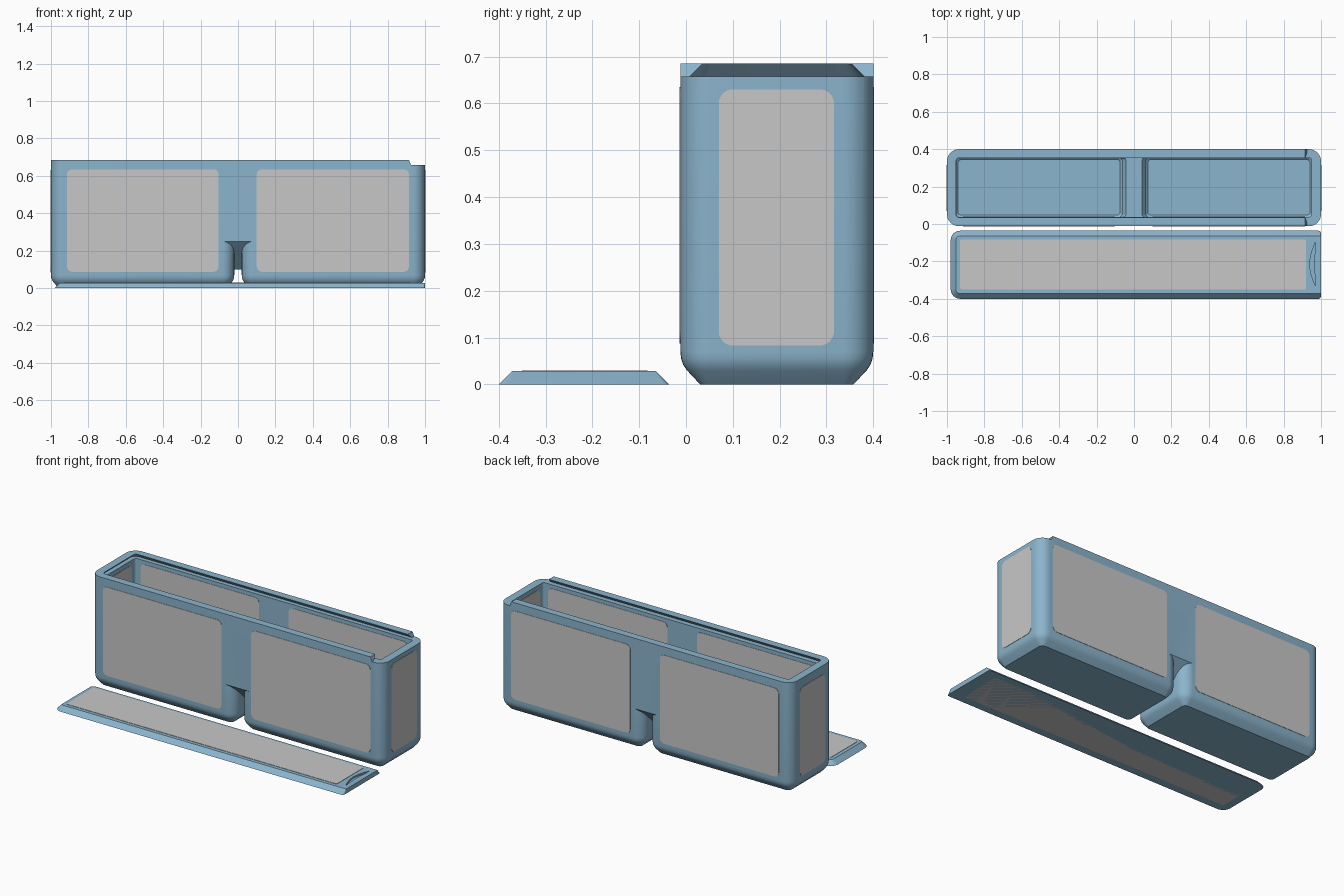
import bpy, bmesh, math
from mathutils import Matrix

if "Cube" in bpy.data.objects:
    bpy.data.objects.remove(bpy.data.objects["Cube"])


def material(name, rgb):
    m = bpy.data.materials.new(name)
    m.diffuse_color = (*rgb, 1)
    m.use_nodes = True
    m.node_tree.nodes["Principled BSDF"].inputs["Base Color"].default_value = m.diffuse_color
    return m


BLUE = material("soft blue", (0.26, 0.46, 0.61))
GREY = material("light grey", (0.57, 0.575, 0.57))


def finish(name, bm, mat):
    bmesh.ops.recalc_face_normals(bm, faces=bm.faces)
    me = bpy.data.meshes.new(name)
    bm.to_mesh(me)
    bm.free()
    ob = bpy.data.objects.new(name, me)
    bpy.context.collection.objects.link(ob)
    me.materials.append(mat)
    return ob


def outline(x0, x1, y0, y1, rl, rr, n=8):
    """Rounded rectangle; rl / rr are the left and right corner radii."""
    pts = []
    for cx, cy, r, a in ((x1 - rr, y1 - rr, rr, 0), (x0 + rl, y1 - rl, rl, 90),
                         (x0 + rl, y0 + rl, rl, 180), (x1 - rr, y0 + rr, rr, 270)):
        for i in range(n + 1):
            t = math.radians(a + 90 * i / n)
            pts.append((cx + r * math.cos(t), cy + r * math.sin(t)))
    return pts


def loft(name, layers, mat=BLUE):
    """Closed solid through layers of (z, x0, x1, y0, y1, rl, rr)."""
    bm = bmesh.new()
    rings = [[bm.verts.new((x, y, z)) for x, y in outline(*rect)] for z, *rect in layers]
    for a, b in zip(rings, rings[1:]):
        for i in range(len(a)):
            j = (i + 1) % len(a)
            bm.faces.new((a[i], a[j], b[j], b[i]))
    bm.faces.new(rings[0][::-1])
    bm.faces.new(rings[-1])
    return finish(name, bm, mat)


def prism(name, pts, depth, place, mat=BLUE):
    """Extrude a 2D outline, centred on its plane, then place it."""
    bm = bmesh.new()
    f = bm.faces.new([bm.verts.new((x, y, -depth / 2)) for x, y in pts])
    r = bmesh.ops.extrude_face_region(bm, geom=[f])
    verts = [g for g in r["geom"] if isinstance(g, bmesh.types.BMVert)]
    bmesh.ops.translate(bm, verts=verts, vec=(0, 0, depth))
    bm.transform(place)
    return finish(name, bm, mat)


def combine(target, other, op):
    mod = target.modifiers.new(op, 'BOOLEAN')
    mod.operation, mod.solver, mod.object = op, 'EXACT', other
    bpy.context.view_layer.objects.active = target
    bpy.ops.object.modifier_apply(modifier=mod.name)
    bpy.data.objects.remove(other, do_unlink=True)


def smooth(ob):
    bpy.ops.object.select_all(action='DESELECT')
    ob.select_set(True)
    bpy.context.view_layer.objects.active = ob
    bpy.ops.object.shade_smooth_by_angle(angle=math.radians(25))


# local (x, y, z) -> world (x, z, -y) and (y, z, x)
XZ = Matrix(((1, 0, 0, 0), (0, 0, -1, 0), (0, 1, 0, 0), (0, 0, 0, 1)))
YZ = Matrix(((0, 0, 1, 0), (1, 0, 0, 0), (0, 1, 0, 0), (0, 0, 0, 1)))
Y0, Y1, TOP, LEDGE = -0.012, 0.4, 0.685, 0.658
IN0, IN1 = 0.038, 0.354


def mirrored(x0, x1, side):
    return (x0, x1) if side > 0 else (-x1, -x0)


# Two compartments with chamfered, rounded feet
def compartment(side):
    layers = []
    for z, d in ((0, .042), (.03, .014), (.042, .006), (.055, .0015), (.07, 0), (TOP, 0)):
        r = .065 - d
        layers.append((z, *mirrored(.02 + d, 1 - d, side), Y0 + d, Y1 - d, r, r))
    return loft("case", layers)


case = compartment(1)
combine(case, compartment(-1), 'UNION')

# Bridge between the compartments, sloping up to both outer faces
bridge = prism("bridge", [(Y0, .25), (Y0 + .15, .1), (Y1 - .15, .1), (Y1, .25),
                          (Y1, TOP), (Y0, TOP)], .22, YZ)
combine(case, bridge, 'UNION')

# Hollow inside: two wells below one shared opening
for side in (1, -1):
    layers = []
    for z, d, inner in ((.045, .01, .075), (.055, 0, .065), (.26, 0, .065), (.29, 0, .042)):
        layers.append((z, *mirrored(inner, .95 - d, side), IN0 + d, IN1 - d, .015, .015))
    combine(case, loft("well", layers), 'DIFFERENCE')
combine(case, loft("opening", [(z, -.95, .95, IN0, IN1, .015, .015) for z in (.289, .72)]),
        'DIFFERENCE')

# Dovetail groove for the sliding lid, open at the right end
combine(case, loft("groove", [(LEDGE, -.978, 1.1, .008, .38, .04, .001),
                              (TOP + .001, -.95, 1.1, .036, .352, .015, .001)]), 'DIFFERENCE')
combine(case, prism("rail_end", [(.908, .70), (.925, LEDGE), (1.1, LEDGE), (1.1, .70)],
                    2, XZ), 'DIFFERENCE')
smooth(case)

# Window panels, thin plates on the outside and inside of each wall
T = .004
for face, ys in (("front", (Y0, IN0)), ("back", (Y1, IN1))):
    for label, y in zip(("outer", "inner"), ys):
        for name, x0, x1 in (("left", -.915, -.103), ("right", .1, .915)):
            prism(f"{face}_{name}_{label}_panel", outline(x0, x1, .087, .635, .03, .03),
                  T, Matrix.Translation((0, y, 0)) @ XZ, GREY)
for name, s in (("left", -1), ("right", 1)):
    for label, x in (("outer", 1), ("inner", .95)):
        prism(f"{name}_end_{label}_panel", outline(.07, .316, .083, .63, .03, .03),
              T, Matrix.Translation((s * x, 0, 0)) @ YZ, GREY)

# Sliding lid with bevelled edges
lid = loft("lid", [(0, -.98, 1, -.4, -.036, .05, .015), (.028, -.952, 1, -.372, -.064, .022, .004)])

# Crescent thumb groove in the lid
n = 12
arc = [(.97 - .03 * math.sin(math.pi * i / n), -.332 + .235 * i / n) for i in range(n + 1)]
back = [(.971 - .006 * math.sin(math.pi * i / n), -.332 + .235 * i / n) for i in range(n, -1, -1)]
combine(lid, prism("thumb_cut", arc + back, .02, Matrix.Translation((0, 0, .028))), 'DIFFERENCE')
smooth(lid)

# Lid panels, above and below
for label, z in (("upper", .028), ("lower", .001)):
    prism(f"lid_{label}_panel", outline(-.93, .92, -.35, -.082, .012, .012), T if z > .01 else .002,
          Matrix.Translation((0, 0, z)), GREY)
